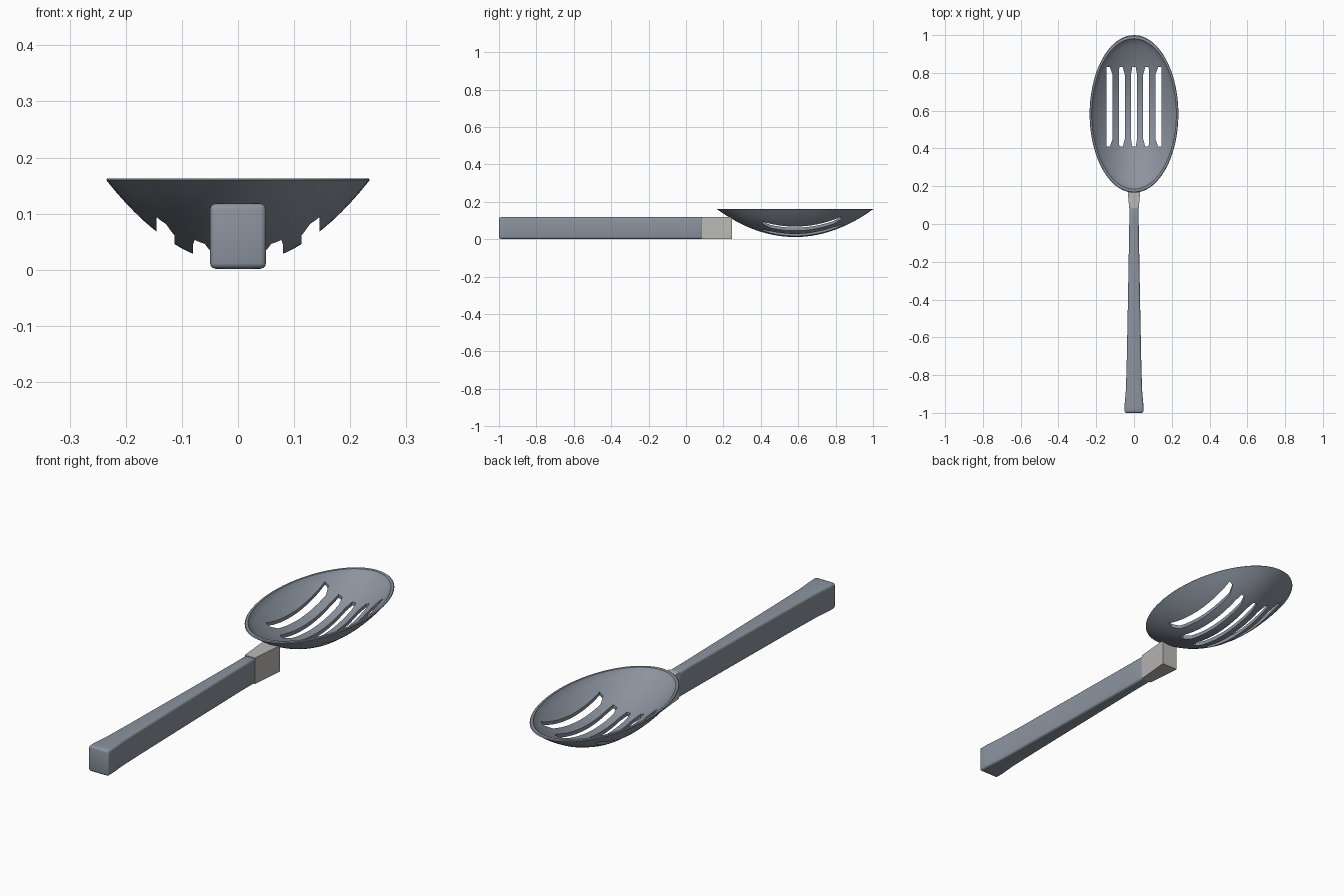
import bpy, bmesh, math

cube = bpy.data.objects.get("Cube")
if cube:
    bpy.data.objects.remove(cube, do_unlink=True)


def material(name, colour):
    mat = bpy.data.materials.new(name)
    mat.use_nodes = True
    mat.diffuse_color = (*colour, 1)
    mat.node_tree.nodes["Principled BSDF"].inputs["Base Color"].default_value = (*colour, 1)
    return mat


def make(name, bm, mat=None):
    bmesh.ops.recalc_face_normals(bm, faces=bm.faces)
    mesh = bpy.data.meshes.new(name)
    bm.to_mesh(mesh)
    bm.free()
    obj = bpy.data.objects.new(name, mesh)
    bpy.context.collection.objects.link(obj)
    if mat:
        mesh.materials.append(mat)
    return obj


def select(obj):
    bpy.ops.object.select_all(action='DESELECT')
    obj.select_set(True)
    bpy.context.view_layer.objects.active = obj


def finish(obj, angle=35):
    select(obj)
    for mod in list(obj.modifiers):
        bpy.ops.object.modifier_apply(modifier=mod.name)
    bpy.ops.object.shade_smooth_by_angle(angle=math.radians(angle))


def bar(name, stations, z0, z1, mat):
    """Rectangular bar along y from (y, half width) stations."""
    bm = bmesh.new()
    rings = [[bm.verts.new((sx * w, y, z)) for sx, z in
              ((-1, z0), (1, z0), (1, z1), (-1, z1))] for y, w in stations]
    for a, b in zip(rings, rings[1:]):
        for i in range(4):
            j = (i + 1) % 4
            bm.faces.new((a[i], a[j], b[j], b[i]))
    bm.faces.new(rings[0])
    bm.faces.new(rings[-1])
    return make(name, bm, mat)


steel = material("blue grey", (0.26, 0.295, 0.345))
light = material("light grey", (0.50, 0.485, 0.465))

# Handle with a flared, rounded end
handle = bar("handle", [(-1, 0.05), (-0.96, 0.05), (-0.88, 0.043), (-0.75, 0.039),
                        (-0.4, 0.032), (0, 0.025), (0.09, 0.025)], 0.002, 0.118, steel)
bev = handle.modifiers.new("round", 'BEVEL')
bev.width = 0.01
bev.segments = 3
bev.limit_method = 'ANGLE'
bev.angle_limit = math.radians(45)
finish(handle)

# Collar joining handle and bowl
collar = bar("collar", [(0.085, 0.0255), (0.245, 0.04)], 0.001, 0.119, light)
finish(collar)

# Bowl: elliptical shell from an outer and an inner curve
CY, RX, RY, TOP, LOW = 0.583, 0.235, 0.417, 0.163, 0.011
SEG, STEPS = 72, 14
profile = [(t, LOW + (TOP - 0.003 - LOW) * t * t) for t in
           (i / STEPS for i in range(1, STEPS + 1))]
profile += [(0.99, TOP), (0.955, TOP)]
inner_low = LOW + 0.018
profile += [(0.945 * t, inner_low + (TOP - 0.006 - inner_low) * t * t) for t in
            (1 - i / STEPS for i in range(STEPS))]
bm = bmesh.new()
rings = [[bm.verts.new((RX * r * math.cos(a), CY + RY * r * math.sin(a), z))
          for a in (math.tau * k / SEG for k in range(SEG))] for r, z in profile]
for a, b in zip(rings, rings[1:]):
    for i in range(SEG):
        j = (i + 1) % SEG
        bm.faces.new((a[i], a[j], b[j], b[i]))
for ring, z in ((rings[0], LOW), (rings[-1], inner_low)):
    centre = bm.verts.new((0, CY, z))
    for i in range(SEG):
        bm.faces.new((ring[i], ring[(i + 1) % SEG], centre))
bowl = make("bowl", bm, steel)

# Five slots, their tips leaning outwards
bm = bmesh.new()
for n in range(-2, 3):
    x, lean, w, tip = n * 0.0645, n * 0.004, 0.016, 0.009
    outline = [(x + lean - tip, 0.41), (x + lean + tip, 0.41), (x + w, 0.45), (x + w, 0.79),
               (x + lean + tip, 0.83), (x + lean - tip, 0.83), (x - w, 0.79), (x - w, 0.45)]
    face = bm.faces.new([bm.verts.new((px, py, -0.1)) for px, py in outline])
    side = bmesh.ops.extrude_face_region(bm, geom=[face])["geom"]
    bmesh.ops.translate(bm, vec=(0, 0, 0.4),
                        verts=[v for v in side if isinstance(v, bmesh.types.BMVert)])
slots = make("slot_cutter", bm, steel)
slots.hide_render = True
cut = bowl.modifiers.new("slots", 'BOOLEAN')
cut.operation = 'DIFFERENCE'
cut.solver = 'EXACT'
cut.object = slots
finish(bowl)
bpy.data.objects.remove(slots, do_unlink=True)
